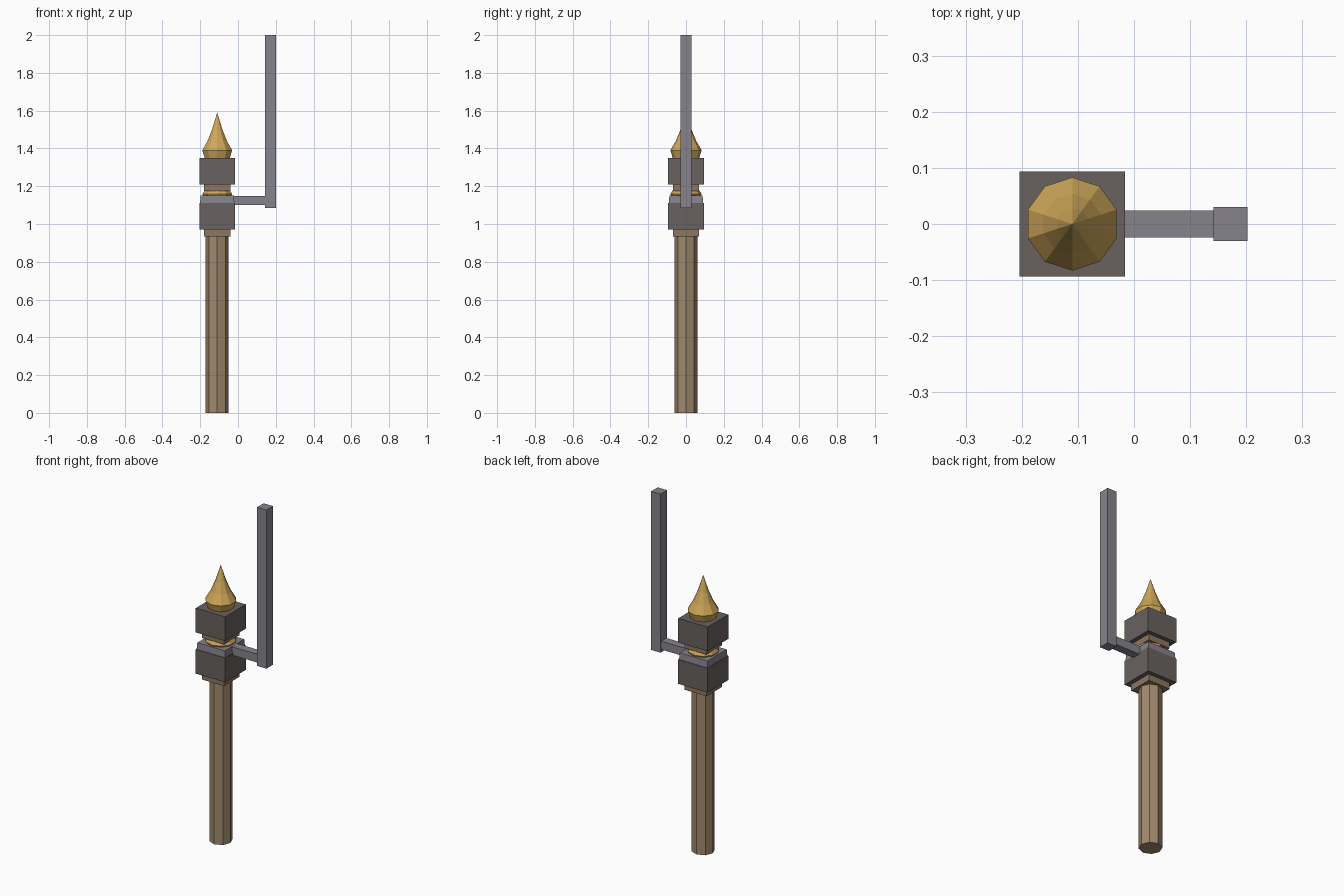
import bpy, bmesh, math

if "Cube" in bpy.data.objects:
    bpy.data.objects.remove(bpy.data.objects["Cube"])

CX = -0.11  # axis of the post


def material(name, rgb):
    m = bpy.data.materials.new(name)
    m.diffuse_color = (*rgb, 1)
    m.use_nodes = True
    m.node_tree.nodes["Principled BSDF"].inputs["Base Color"].default_value = m.diffuse_color
    return m


WOOD = material("pale wood", (0.35, 0.25, 0.155))
COLLAR = material("brown wood", (0.27, 0.18, 0.115))
DARK = material("dark iron", (0.138, 0.122, 0.114))
STEEL = material("grey steel", (0.24, 0.23, 0.26))
GOLD = material("gold", (0.62, 0.39, 0.10))


def lathe(name, profile, sides, mat, start, x=CX):
    """Stack of flat-sided rings from (radius, z) pairs; radius 0 makes a tip."""
    bm = bmesh.new()
    rings = []
    for r, z in profile:
        if r == 0:
            rings.append([bm.verts.new((x, 0, z))])
            continue
        angles = [start + math.tau * i / sides for i in range(sides)]
        rings.append([bm.verts.new((x + r * math.cos(a), r * math.sin(a), z)) for a in angles])
    for lo, hi in zip(rings, rings[1:]):
        for i in range(sides):
            j = (i + 1) % sides
            if len(hi) == 1:
                bm.faces.new((lo[i], lo[j], hi[0]))
            else:
                bm.faces.new((lo[i], lo[j], hi[j], hi[i]))
    bm.faces.new(rings[0][::-1])
    if len(rings[-1]) > 1:
        bm.faces.new(rings[-1])
    me = bpy.data.meshes.new(name)
    bm.to_mesh(me)
    bm.free()
    me.materials.append(mat)
    ob = bpy.data.objects.new(name, me)
    bpy.context.collection.objects.link(ob)
    return ob


def block(name, half, z0, z1, mat, top=None, x=CX):
    """Square block, optionally tapered towards the top."""
    k = math.sqrt(2)
    return lathe(name, [(half * k, z0), ((top or half) * k, z1)], 4, mat, math.pi / 4, x)


# Octagonal shaft
lathe("shaft", [(0.061, 0), (0.061, 0.95)], 8, WOOD, 0)

# Square collars and iron blocks
block("lower_collar", 0.07, 0.935, 0.985, COLLAR)
block("lower_block", 0.094, 0.972, 1.112, DARK)
block("bracket_plate", 0.091, 1.11, 1.15, STEEL, top=0.088)
block("upper_collar", 0.07, 1.175, 1.22, COLLAR)
block("upper_block", 0.094, 1.21, 1.35, DARK)

# Gold ring between the blocks and pointed finial on top
lathe("gold_ring", [(0.07, 1.13), (0.083, 1.158), (0.066, 1.185)], 10, GOLD, math.pi / 2)
lathe("finial", [(0.07, 1.35), (0.083, 1.39), (0.054, 1.44), (0.029, 1.50), (0, 1.59)],
      10, GOLD, math.pi / 2)

# Side arm and upright bar
bpy.ops.mesh.primitive_cube_add(size=1, location=(0.045, 0, 1.125))
arm = bpy.context.object
arm.name = "side_arm"
arm.scale = (0.21, 0.048, 0.048)
arm.data.materials.append(STEEL)
block("upright_bar", 0.03, 1.085, 2.0, STEEL, x=0.172)
